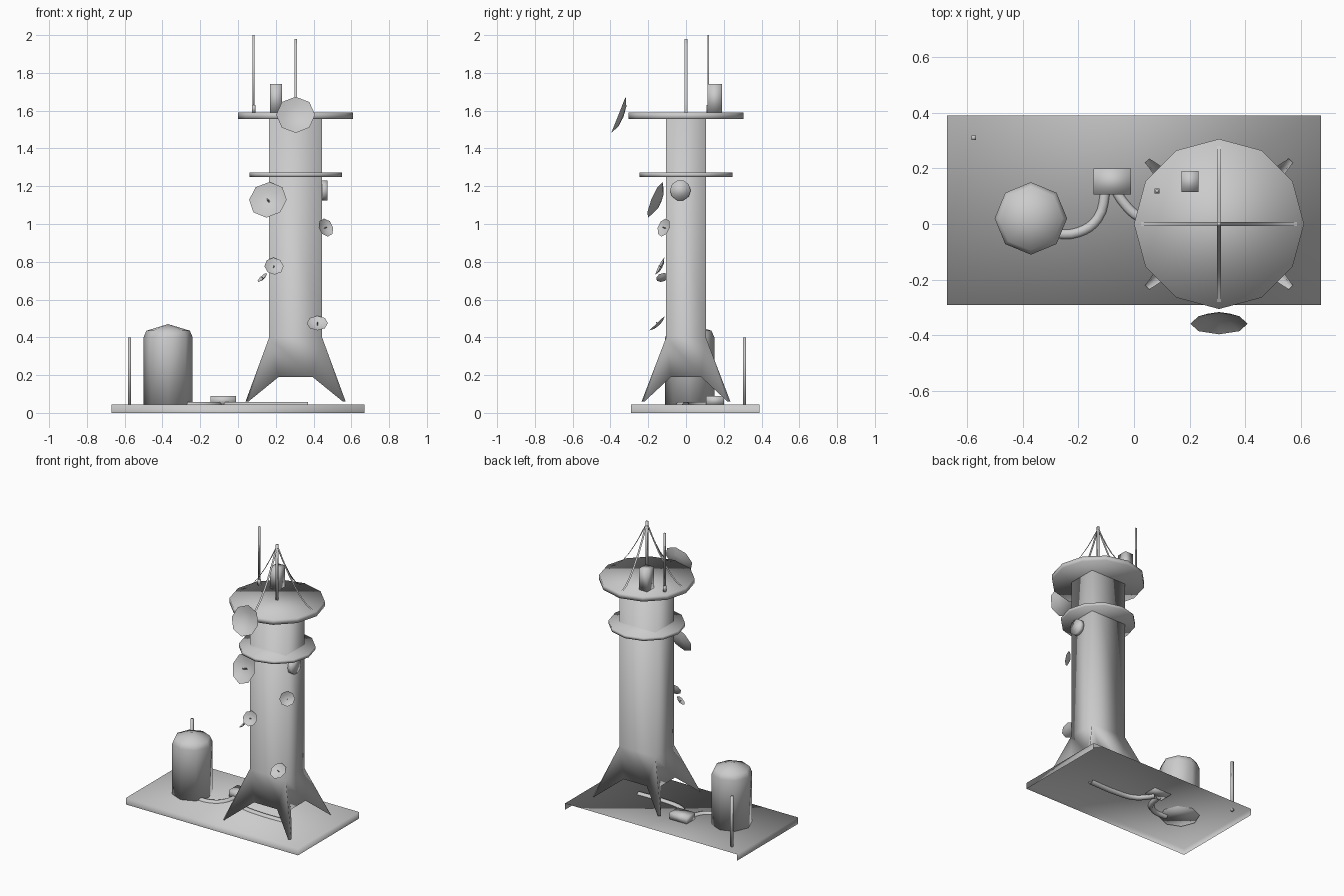
import bpy
import bmesh
import math
from mathutils import Vector

cube = bpy.data.objects.get("Cube")
if cube:
    bpy.data.objects.remove(cube, do_unlink=True)

grey = bpy.data.materials.new("plain_grey")
grey.use_nodes = True
COLOR = (0.6, 0.6, 0.6, 1)
grey.diffuse_color = COLOR
grey.node_tree.nodes["Principled BSDF"].inputs["Base Color"].default_value = COLOR

TX = 0.305   # tower axis
TOP = 0.045  # ground slab top
DECK = 1.59  # upper deck top


def finish(name, bm, location=(0, 0, 0), direction=None):
    bmesh.ops.recalc_face_normals(bm, faces=bm.faces)
    mesh = bpy.data.meshes.new(name)
    bm.to_mesh(mesh)
    bm.free()
    mesh.materials.append(grey)
    mesh.polygons.foreach_set("use_smooth", [True] * len(mesh.polygons))
    obj = bpy.data.objects.new(name, mesh)
    bpy.context.collection.objects.link(obj)
    obj.location = location
    if direction:
        obj.rotation_mode = 'QUATERNION'
        obj.rotation_quaternion = Vector(direction).to_track_quat('Z', 'Y')
    return obj


def lathe(name, profile, sides, location, direction=None, caps=True):
    """Rings of (radius, height) joined around z; radius 0 makes a point."""
    bm = bmesh.new()
    rings = []
    for r, z in profile:
        count = sides if r else 1
        angles = [math.tau * i / sides for i in range(count)]
        rings.append([bm.verts.new((r * math.cos(a), r * math.sin(a), z)) for a in angles])
    for low, high in zip(rings, rings[1:]):
        for i in range(sides):
            j = (i + 1) % sides
            corners = [low[i % len(low)], low[j % len(low)], high[j % len(high)], high[i % len(high)]]
            bm.faces.new(list(dict.fromkeys(corners)))
    if caps:
        for ring in (rings[0], rings[-1]):
            if len(ring) > 2:
                bm.faces.new(ring)
    return finish(name, bm, location, direction)


def box(name, low, high):
    bm = bmesh.new()
    bmesh.ops.create_cube(bm, size=1)
    for v in bm.verts:
        v.co = [l + (h - l) * (c + 0.5) for l, h, c in zip(low, high, v.co)]
    return finish(name, bm)


def rod(name, x, y, low, high, r):
    return box(name, (x - r, y - r, low), (x + r, y + r, high))


def pipe(name, points, radius):
    curve = bpy.data.curves.new(name, 'CURVE')
    curve.dimensions = '3D'
    curve.bevel_depth = radius
    curve.bevel_resolution = 1
    curve.resolution_u = 4
    spline = curve.splines.new('BEZIER')
    spline.bezier_points.add(len(points) - 1)
    for p, (x, y) in zip(spline.bezier_points, points):
        p.co = (x, y, 0.04)
        p.handle_left_type = p.handle_right_type = 'AUTO'
    curve.materials.append(grey)
    obj = bpy.data.objects.new(name, curve)
    bpy.context.collection.objects.link(obj)


def dish(name, centre, direction, r, feed=True):
    lathe(name, [(0, -0.2 * r), (0.55 * r, -0.14 * r), (r, 0.08 * r)], 8, centre, direction, caps=False)
    if feed:
        lathe(name + "_feed", [(0.05 * r, -0.2 * r), (0.05 * r, 0.2 * r)], 4, centre, direction)


# Ground slab: a sheet with three hanging sides, open below and behind
slab = box("ground_slab", (-0.67, -0.29, 0), (0.67, 0.39, TOP))
bm = bmesh.new()
bm.from_mesh(slab.data)
bmesh.ops.delete(bm, geom=[f for f in bm.faces if f.normal.z < -0.5 or f.normal.y > 0.5], context='FACES')
bm.to_mesh(slab.data)
bm.free()

# Tower shaft with four splayed legs
bm = bmesh.new()
legs = []
for sx, sy in ((-1, -1), (1, -1), (1, 1), (-1, 1)):
    spots = {"top": (0.14, 0.105, 1.57), "knee": (0.14, 0.105, 0.4),
             "arch_y": (0.09, 0.13, 0.19), "arch_x": (0.165, 0.08, 0.19),
             "foot_y": (0.25, 0.235, 0.06), "foot_x": (0.265, 0.22, 0.06)}
    legs.append({k: bm.verts.new((sx * x, sy * y, z)) for k, (x, y, z) in spots.items()})
soffit = []
for i, leg in enumerate(legs):
    after = legs[(i + 1) % 4]
    side = "arch_y" if i % 2 == 0 else "arch_x"
    bm.faces.new((leg["top"], after["top"], after["knee"], leg["knee"]))
    bm.faces.new((leg["knee"], after["knee"], after[side], leg[side]))
    for a in "xy":
        bm.faces.new((leg["knee"], leg["arch_" + a], leg["foot_" + a]))
    bm.faces.new((leg["knee"], leg["foot_x"], leg["foot_y"]))
    bm.faces.new((leg["arch_x"], leg["arch_y"], leg["foot_y"], leg["foot_x"]))
    soffit += [leg["arch_x"], leg["arch_y"]] if i % 2 == 0 else [leg["arch_y"], leg["arch_x"]]
bm.faces.new(soffit)
bm.faces.new([leg["top"] for leg in legs])
finish("tower_shaft", bm, (TX, 0, 0))

# Decks
lathe("upper_deck", [(0.305, 1.555), (0.305, DECK)], 12, (TX, 0, 0))
lathe("lower_deck", [(0.245, 1.25), (0.245, 1.272)], 12, (TX, 0, 0))

# Rooftop mast, whip antenna and cabinet
rod("mast", TX, 0, DECK, 1.98, 0.007)
rod("whip_antenna", 0.083, 0.118, DECK, 2.0, 0.005)
rod("whip_antenna_foot", 0.083, 0.118, DECK, 1.63, 0.009)
box("roof_cabinet", (0.17, 0.115, DECK), (0.232, 0.19, 1.74))

# Sagging guy ribbons in four directions
STEPS = 6
for i, name in enumerate(("left", "back", "right", "front")):
    bm = bmesh.new()
    pairs = []
    for s in range(STEPS + 1):
        t = s / STEPS
        z = DECK + 0.38 * (1 - t) ** 1.6
        pairs.append([bm.verts.new((0.28 * t, w, z)) for w in (-0.007, 0.007)])
    for a, b in zip(pairs, pairs[1:]):
        bm.faces.new((a[0], b[0], b[1], a[1]))
    finish("guy_ribbon_" + name, bm, (TX, 0, 0)).rotation_euler.z = i * math.pi / 2

# Dishes on the tower
dish("deck_dish", (TX, -0.35, 1.575), (0, -0.93, 0.37), 0.103, feed=False)
dish("large_dish", (0.16, -0.155, 1.125), (-0.2, -0.9, 0.38), 0.102)
dish("corner_dish", (0.463, -0.115, 0.98), (0.6, -0.72, 0.3), 0.05)
dish("middle_dish", (0.19, -0.135, 0.775), (0.1, -0.85, 0.45), 0.051)
dish("small_dish", (0.13, -0.125, 0.715), (-0.65, -0.25, 0.7), 0.034)
dish("low_dish", (0.42, -0.15, 0.472), (0, -0.68, 0.72), 0.056)
lathe("side_drum", [(0.055, 0), (0.055, 0.035)], 10, (0.44, -0.03, 1.178), (1, 0, 0))

# Storage tank, rod, junction box and pipes
lathe("storage_tank", [(0.13, 0.04), (0.13, 0.4), (0.115, 0.435), (0, 0.47)], 8, (-0.37, 0.02, 0))
rod("ground_rod", -0.575, 0.31, 0.03, 0.4, 0.008)
box("junction_box", (-0.145, 0.105, 0.04), (-0.01, 0.2, 0.09))
pipe("tank_pipe", [(-0.3, -0.035), (-0.2, -0.03), (-0.13, 0.02), (-0.1, 0.13)], 0.02)
pipe("tower_pipe", [(-0.07, 0.13), (-0.04, 0.08), (0.02, 0.025), (0.15, 0), (0.37, 0)], 0.02)
